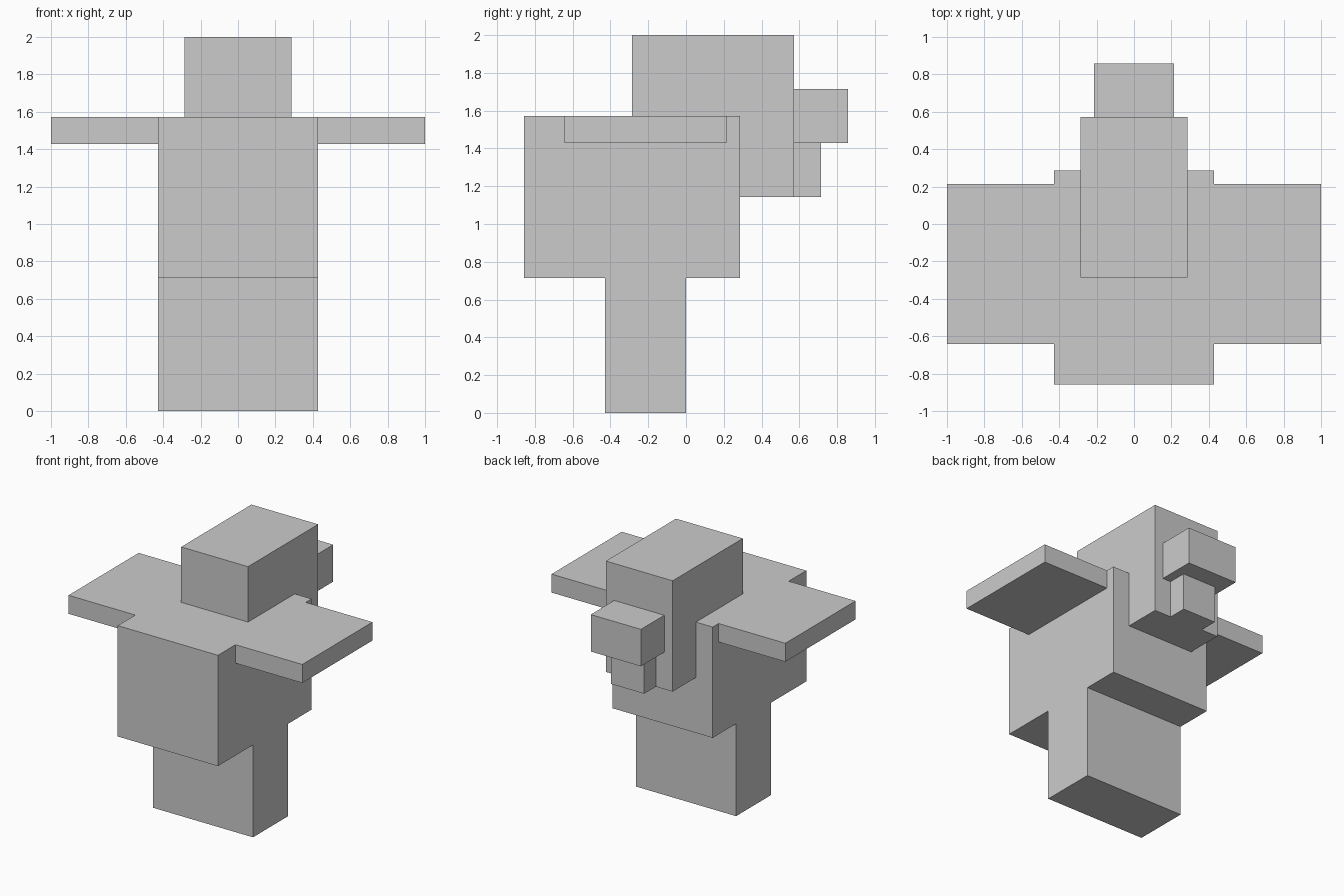
import bpy
import bmesh
from mathutils import Vector

if "Cube" in bpy.data.objects:
    bpy.data.objects.remove(bpy.data.objects["Cube"])

U = 1 / 7  # one block unit of the model


def block(name, x, y, z):
    """Box from (min, max) ranges given in block units."""
    lo, hi = (Vector(c) * U for c in zip(x, y, z))
    bm = bmesh.new()
    bmesh.ops.create_cube(bm, size=1)
    bmesh.ops.scale(bm, vec=hi - lo, verts=bm.verts)
    mesh = bpy.data.meshes.new(name)
    bm.to_mesh(mesh)
    bm.free()
    obj = bpy.data.objects.new(name, mesh)
    obj.location = (lo + hi) / 2
    bpy.context.collection.objects.link(obj)
    return obj


# Body and the joined leg block beneath it
block("body", (-3, 3), (-6, 2), (5, 11))
block("legs", (-3, 3), (-3, 0), (0, 5))

# Head sunk into the body, with beak and wattle on its +y face
block("head", (-2, 2), (-2, 4), (8, 14))
block("beak", (-1.5, 1.5), (4, 6), (10, 12))
block("wattle", (-1, 1), (4, 5), (8, 10))

# Outstretched wings, flush with the top of the body
for name, x in (("left_wing", (-7, -3)), ("right_wing", (3, 7))):
    block(name, x, (-4.5, 1.5), (10, 11))
